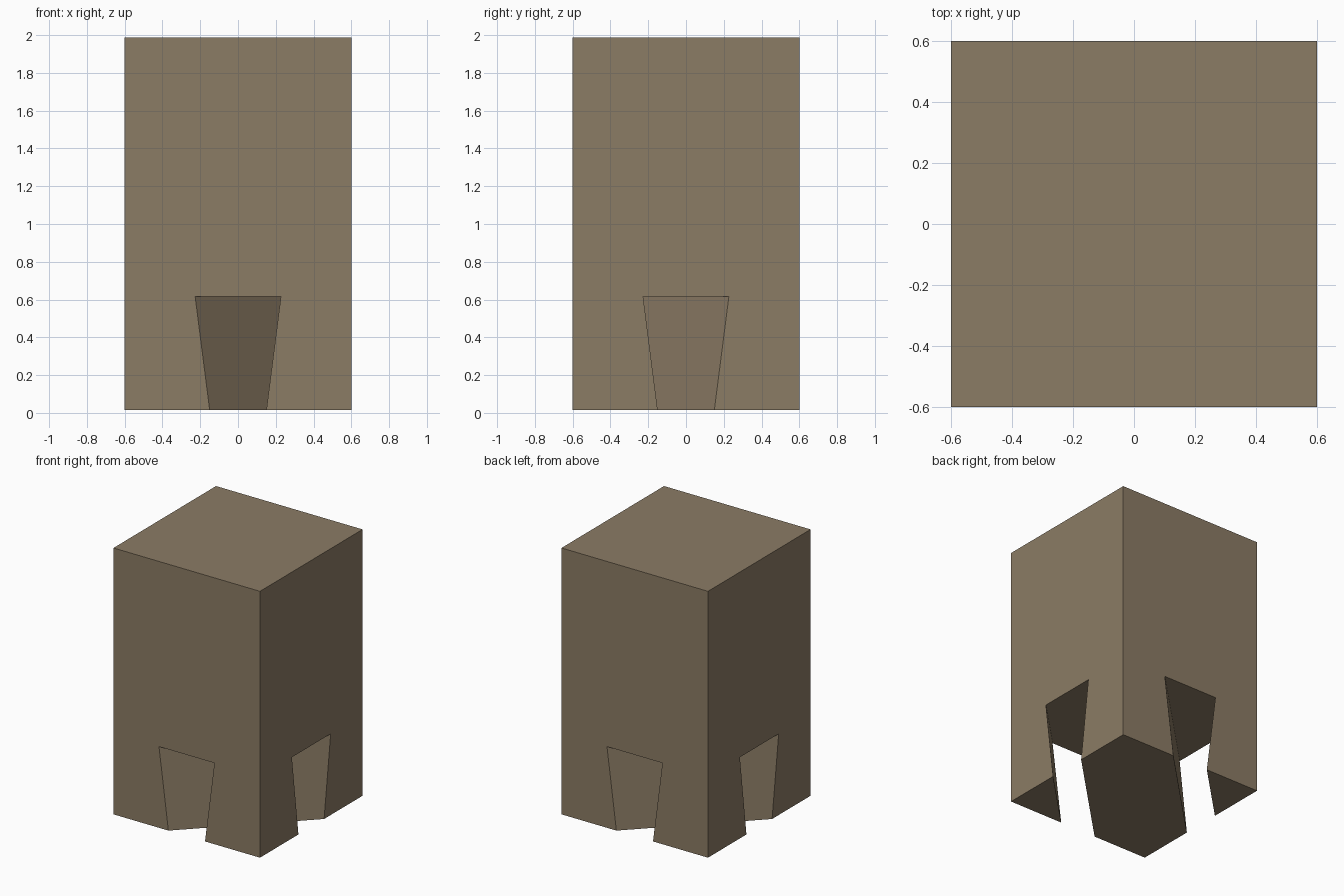
import bpy, bmesh

if "Cube" in bpy.data.objects:
    bpy.data.objects.remove(bpy.data.objects["Cube"])

HALF = 0.60                  # half width of the block
Z0, Z1 = 0.015, 1.987        # underside and top
ARCH_Z = 0.616               # tunnel ceiling
ARCH_LOW, ARCH_HIGH = 0.15, 0.227   # tunnel half widths at floor and ceiling

brown = bpy.data.materials.new("warm_brown")
brown.diffuse_color = (0.26, 0.20, 0.13, 1)
brown.use_nodes = True
brown.node_tree.nodes["Principled BSDF"].inputs["Base Color"].default_value = brown.diffuse_color


def prism(name, ring_a, ring_b):
    """Closed solid between two matching rings of points."""
    bm = bmesh.new()
    a = [bm.verts.new(p) for p in ring_a]
    b = [bm.verts.new(p) for p in ring_b]
    n = len(a)
    bm.faces.new(a)
    bm.faces.new(b)
    for i in range(n):
        j = (i + 1) % n
        bm.faces.new((a[i], a[j], b[j], b[i]))
    bmesh.ops.recalc_face_normals(bm, faces=bm.faces)
    mesh = bpy.data.meshes.new(name)
    bm.to_mesh(mesh)
    bm.free()
    mesh.materials.append(brown)
    obj = bpy.data.objects.new(name, mesh)
    bpy.context.collection.objects.link(obj)
    return obj


# Main block
corners = [(-HALF, -HALF), (HALF, -HALF), (HALF, HALF), (-HALF, HALF)]
block = prism("block", [(x, y, Z0) for x, y in corners],
              [(x, y, Z1) for x, y in corners])
bpy.context.view_layer.objects.active = block
block.select_set(True)

# Two diagonal tunnels, each joining the openings of two neighbouring sides
below = Z0 - 0.1
slope = (ARCH_HIGH - ARCH_LOW) / (ARCH_Z - Z0)
low = ARCH_LOW + slope * (below - Z0)
section = [(-low, below), (low, below), (ARCH_HIGH, ARCH_Z), (-ARCH_HIGH, ARCH_Z)]
for side in (1, -1):
    rings = []
    for s in (-2, 2):        # position along the diagonal, s = x + y
        rings.append([((s + side * (HALF + w)) / 2, (s - side * (HALF + w)) / 2, z)
                      for w, z in section])
    cutter = prism("tunnel_cutter", *rings)
    cutter.hide_render = True
    mod = block.modifiers.new("tunnel", "BOOLEAN")
    mod.operation = "DIFFERENCE"
    mod.solver = "EXACT"
    mod.object = cutter
    bpy.ops.object.modifier_apply(modifier=mod.name)
    bpy.data.objects.remove(cutter, do_unlink=True)
